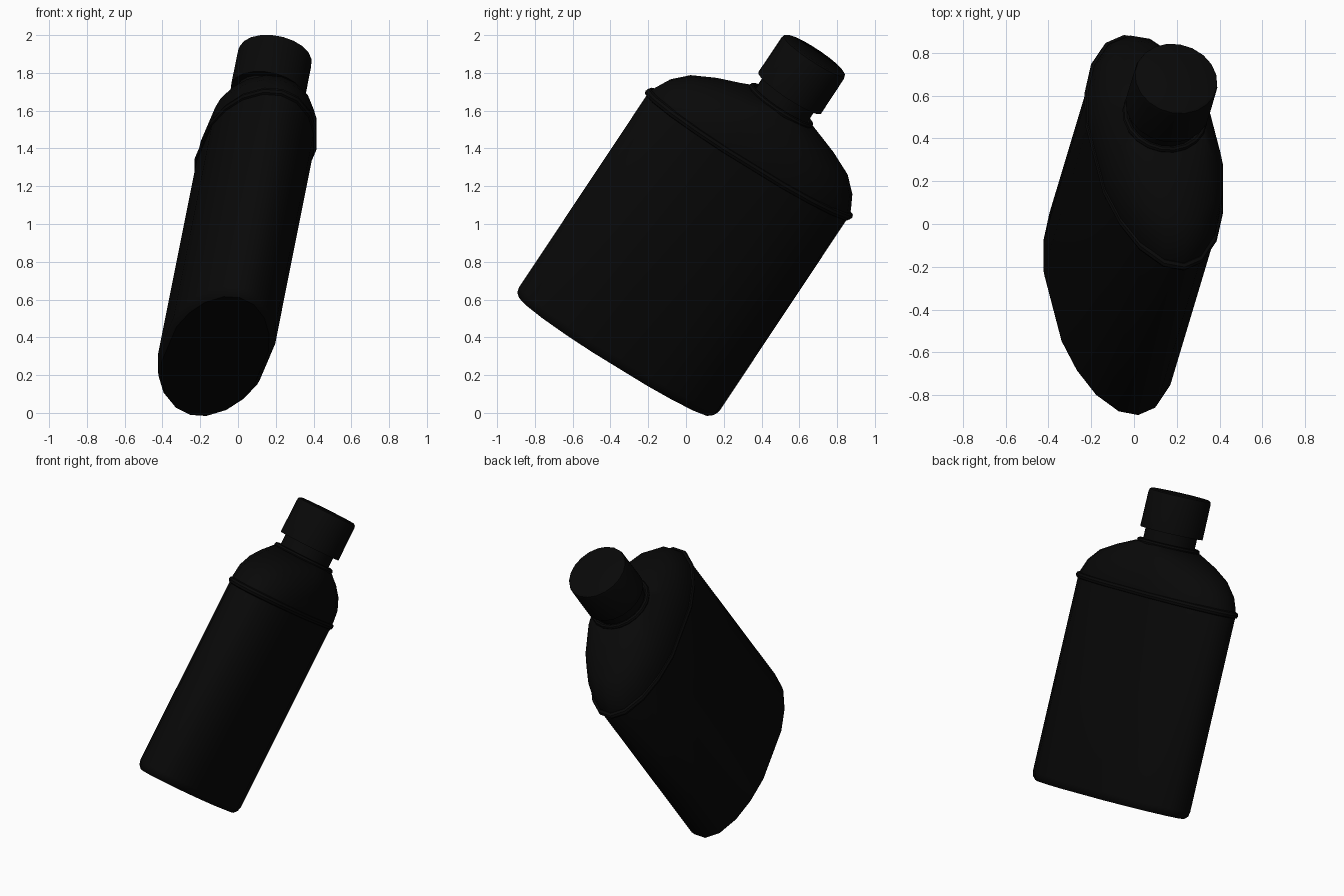
import bpy, bmesh, math
from mathutils import Vector, Matrix

if "Cube" in bpy.data.objects:
    bpy.data.objects.remove(bpy.data.objects["Cube"])

black = bpy.data.materials.new("glossy_black")
black.diffuse_color = (0.0025, 0.0025, 0.0025, 1)
black.use_nodes = True
black.node_tree.nodes["Principled BSDF"].inputs["Base Color"].default_value = black.diffuse_color

# Leaning flask frame: axis, wide direction, thin direction
axis = Vector((0.164, 0.546, 0.821)).normalized()
thin = axis.cross(Vector((-0.217, 0.835, -0.507))).normalized()
wide = thin.cross(axis)
frame = Matrix((wide, thin, axis)).transposed().to_4x4()
frame.translation = Vector((-0.117, -0.365, 0.32))

# Wider facets on the flat sides of the flask
quarter = [0, 18, 38, 56, 73]
OVAL = quarter + [180 - a for a in reversed(quarter)]
OVAL += [a + 180 for a in OVAL[1:-1]]
ROUND = [i * 18 for i in range(20)]


def loft(name, sections, angles, closed=False):
    """Sections are (half width, half thickness, height) along the axis."""
    bm = bmesh.new()
    rings = []
    for a, b, h in sections:
        rings.append([bm.verts.new((a * math.cos(math.radians(t)),
                                    b * math.sin(math.radians(t)), h)) for t in angles])
    n = len(angles)
    pairs = list(zip(rings, rings[1:]))
    if closed:
        pairs.append((rings[-1], rings[0]))
    for lo, hi in pairs:
        for i in range(n):
            bm.faces.new((lo[i], lo[(i + 1) % n], hi[(i + 1) % n], hi[i]))
    if not closed:
        bm.faces.new(rings[0])
        bm.faces.new(rings[-1])
    bmesh.ops.recalc_face_normals(bm, faces=bm.faces)
    mesh = bpy.data.meshes.new(name)
    bm.to_mesh(mesh)
    bm.free()
    mesh.materials.append(black)
    mesh.shade_smooth()
    mesh.set_sharp_from_angle(angle=math.radians(40))
    obj = bpy.data.objects.new(name, mesh)
    obj.matrix_world = frame
    bpy.context.collection.objects.link(obj)
    return obj


def bead(name, a, b, h, r, angles):
    """Rounded ring around the flask."""
    steps = [k * math.tau / 8 for k in range(8)]
    return loft(name, [(a + r * math.cos(s), b + r * math.cos(s), h + r * math.sin(s))
                       for s in steps], angles, closed=True)


# Body with chamfered base edge, domed shoulder and neck
loft("flask_body", [
    (0.608, 0.265, -0.025), (0.632, 0.284, -0.004), (0.639, 0.292, 0.025),
    (0.639, 0.292, 1.275), (0.628, 0.294, 1.310), (0.588, 0.292, 1.385),
    (0.507, 0.270, 1.462), (0.375, 0.240, 1.525), (0.212, 0.198, 1.583)], OVAL)
loft("neck", [(0.165, 0.165, 1.55), (0.165, 0.165, 1.72)], ROUND)

# Raised beads at the shoulder and the neck base
bead("shoulder_bead", 0.637, 0.284, 1.278, 0.021, OVAL)
bead("neck_bead", 0.185, 0.185, 1.590, 0.016, ROUND)

# Cap
loft("cap", [(0.200, 0.200, 1.673), (0.199, 0.199, 1.895),
             (0.195, 0.195, 1.912), (0.182, 0.182, 1.920)], ROUND)
